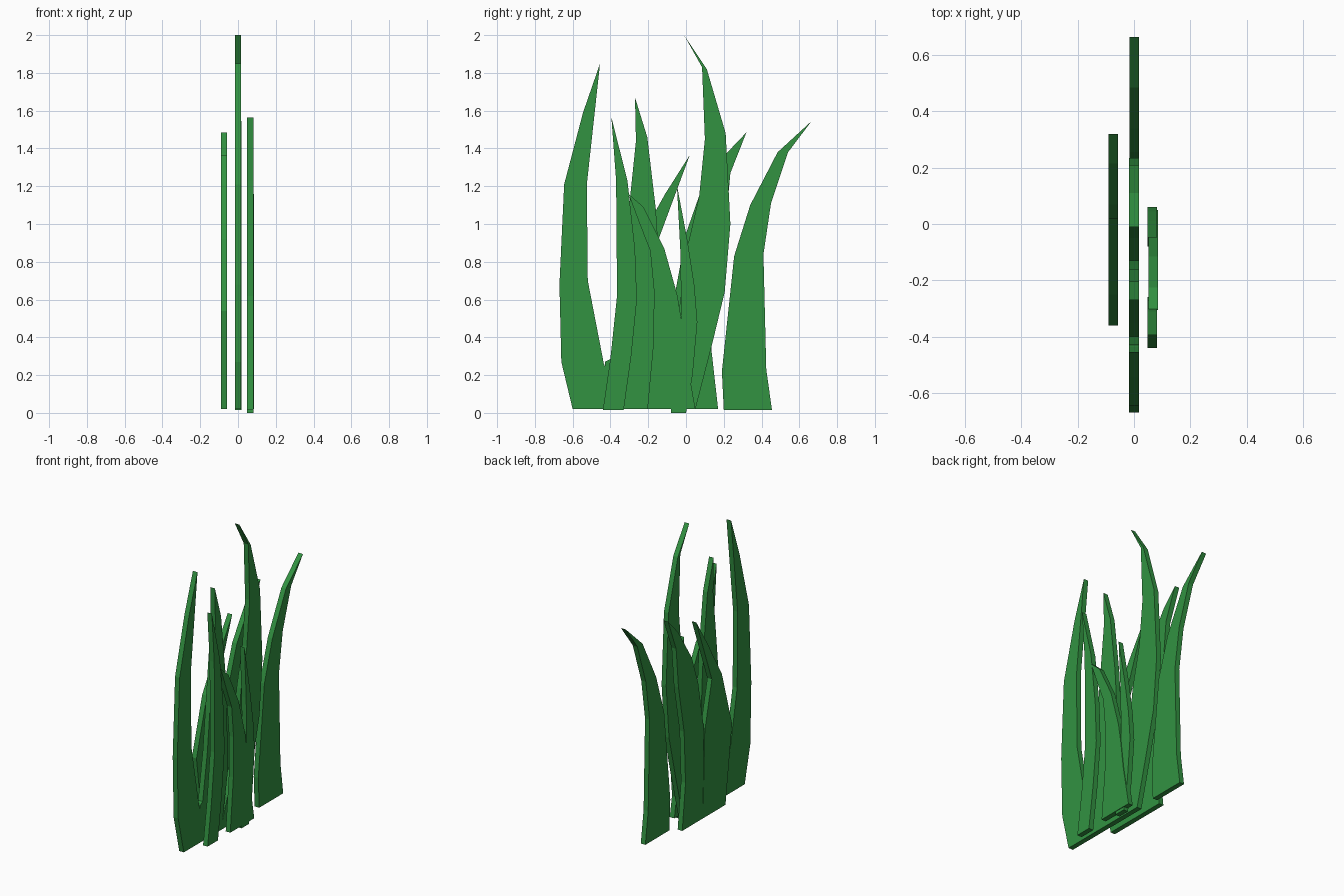
import bpy
import bmesh

green = bpy.data.materials.new("grass green")
green.diffuse_color = (0.032, 0.29, 0.053, 1.0)
THICK = 0.034


def blade(name, x, left, right):
    """Flat blade in the y-z plane: left edge base to tip, right edge below tip to base."""
    bm = bmesh.new()
    x0 = x - THICK / 2
    face = bm.faces.new([bm.verts.new((x0, y, z)) for y, z in left + right])
    ext = bmesh.ops.extrude_face_region(bm, geom=[face], use_keep_orig=True)
    verts = [g for g in ext["geom"] if isinstance(g, bmesh.types.BMVert)]
    bmesh.ops.translate(bm, verts=verts, vec=(THICK, 0, 0))
    bmesh.ops.recalc_face_normals(bm, faces=bm.faces[:])
    mesh = bpy.data.meshes.new(name)
    bm.to_mesh(mesh)
    bm.free()
    mesh.materials.append(green)
    obj = bpy.data.objects.new(name, mesh)
    bpy.context.collection.objects.link(obj)


# Middle layer
blade("outer_left_blade", 0.0,
      [(-.60, .02), (-.66, .27), (-.67, .68), (-.645, 1.21), (-.545, 1.59), (-.455, 1.85)],
      [(-.525, 1.21), (-.52, .70), (-.435, .26), (-.33, .02)])
blade("inner_left_blade", 0.0,
      [(-.43, .02), (-.43, .27), (-.40, .285), (-.35, .6), (-.295, 1.15), (-.265, 1.44), (-.27, 1.67)],
      [(-.205, 1.46), (-.16, 1.08), (-.145, .85), (-.13, .4), (-.20, .02)])
blade("tall_blade", 0.0,
      [(-.21, .02), (-.05, .45), (.01, .89), (.07, 1.15), (.10, 1.45), (.085, 1.83), (-.01, 2.0)],
      [(.11, 1.82), (.21, 1.48), (.235, 1.0), (.205, .64), (.135, .35), (.05, .02)])
blade("outer_right_blade", 0.001,
      [(.20, .015), (.19, .22), (.255, .83), (.34, 1.10), (.485, 1.38), (.665, 1.545)],
      [(.54, 1.38), (.45, 1.11), (.41, .84), (.425, .23), (.455, .015)])

# Back layer
blade("back_left_blade", -0.074,
      [(-.29, .02), (-.36, .54), (-.25, .92), (-.16, 1.07), (-.11, 1.16), (.02, 1.365)],
      [(-.145, .92), (-.07, .60), (-.05, .02)])
blade("back_right_blade", -0.074,
      [(-.05, .02), (-.06, .62), (.0, .95), (.07, 1.15), (.215, 1.375), (.32, 1.485)],
      [(.235, 1.27), (.21, 1.0), (.15, .68), (.135, .33), (.17, .02)])

# Front layer
blade("front_left_blade", 0.065,
      [(-.44, .015), (-.40, .29), (-.365, .62), (-.37, 1.23), (-.395, 1.565)],
      [(-.31, 1.23), (-.27, .87), (-.26, .60), (-.29, .30), (-.33, .015)])
blade("front_middle_blade", 0.069,
      [(-.205, .02), (-.172, .38), (-.17, .65), (-.19, .86), (-.245, 1.0), (-.305, 1.16)],
      [(-.225, 1.09), (-.115, .87), (-.045, .62), (-.025, .50), (.0, .30), (.05, .02)])
blade("front_right_blade", 0.065,
      [(-.08, .0), (-.05, .35), (-.025, .50), (-.03, .86), (-.048, 1.205)],
      [(.01, .90), (.045, .67), (.06, .48), (.035, .20), (.0, .0)])
